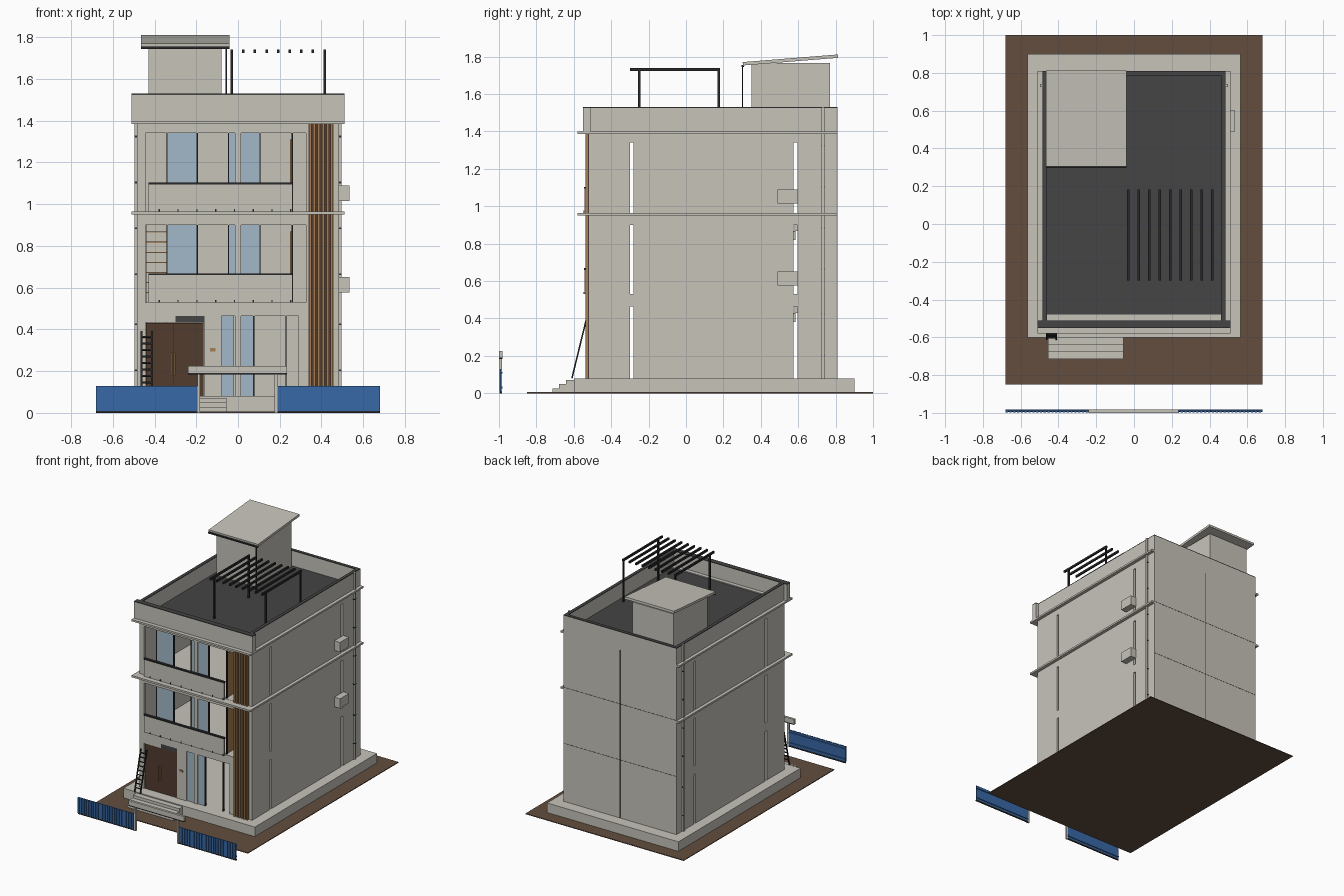
import bpy
import bmesh
import math

default_cube = bpy.data.objects.get("Cube")
if default_cube:
    bpy.data.objects.remove(default_cube, do_unlink=True)


def material(name, red, green, blue):
    mat = bpy.data.materials.new(name)
    mat.use_nodes = True
    colour = (red, green, blue, 1)
    mat.diffuse_color = colour
    mat.node_tree.nodes["Principled BSDF"].inputs["Base Color"].default_value = colour
    return mat


PLASTER = material("pale plaster", .57, .55, .49)
ROOFING = material("dark roofing", .058, .058, .058)
METAL = material("black metal", .022, .022, .024)
EARTH = material("brown earth", .125, .076, .05)
BLUE = material("blue sheet metal", .04, .14, .38)
GLASS = material("blue glass", .36, .48, .58)
DOOR = material("dark brown wood", .085, .045, .028)
WOOD = material("tan wood", .38, .21, .09)


def part(name, mat, *boxes):
    """One object made of boxes, each given as (x0, x1, y0, y1, z0, z1)."""
    bm = bmesh.new()
    for box in boxes:
        low, high = box[0::2], box[1::2]
        cube = bmesh.ops.create_cube(bm, size=1)
        for vert in cube["verts"]:
            for axis in range(3):
                vert.co[axis] = low[axis] if vert.co[axis] < 0 else high[axis]
    mesh = bpy.data.meshes.new(name)
    bm.to_mesh(mesh)
    bm.free()
    mesh.materials.append(mat)
    obj = bpy.data.objects.new(name, mesh)
    bpy.context.collection.objects.link(obj)
    return obj


# Main levels and faces of the building
SIDE, FRONT, BACK = .485, -.52, .81
INNER = FRONT + .02
BASE, WALL_TOP, PARAPET_TOP = .08, 1.385, 1.53
FLOORS = (BASE, .53, .965)
HEADS = (.465, .9, 1.34)
CEILINGS = FLOORS[1:] + (WALL_TOP,)

# Ground, plinth and entrance steps
part("ground", EARTH, (-.68, .68, -.85, 1, 0, .006))
part("plinth", PLASTER, (-.565, .565, -.6, .9, .006, BASE))
part("entrance_steps", PLASTER, *[
    (-.455, -.055, -.715 + .037 * i, -.6, .006, .026 + .023 * i) for i in range(3)])

# Side walls with a pair of narrow slits on every floor
for label, sign in (("left", 1), ("right", -1)):
    x0, x1 = sorted((sign * SIDE, sign * (SIDE - .02)))
    pieces = [(x0, x1, y0, y1, BASE, WALL_TOP)
              for y0, y1 in ((FRONT, -.3), (-.28, .575), (.597, BACK))]
    for y0, y1 in ((-.3, -.28), (.575, .597)):
        for head, ceiling in zip(HEADS, CEILINGS):
            pieces.append((x0, x1, y0, y1, head, ceiling))
    part(label + "_wall", PLASTER, *pieces)
    x0, x1 = sorted((sign * SIDE, sign * (SIDE + .012)))
    part(label + "_downpipe", PLASTER, (x0, x1, .725, .74, BASE, PARAPET_TOP))
    part(label + "_pipe_clamps", METAL, *[
        (x0, x1, .722, .743, z, z + .008) for z in (.2, .42, .66, .88, 1.1, 1.32)])
part("back_wall", PLASTER, (-SIDE, SIDE, BACK - .02, BACK, BASE, WALL_TOP))

# Floor slabs and projecting string courses
part("floor_slabs", PLASTER, *[
    (-SIDE + .02, SIDE - .02, INNER, BACK - .02, head + .02, ceiling)
    for head, ceiling in zip(HEADS, CEILINGS)])
for label, z in (("middle", .95), ("upper", WALL_TOP)):
    part(label + "_string_course", PLASTER,
         (-.51, .51, -.58, FRONT, z, z + .014),
         (-.51, -SIDE, FRONT, BACK, z, z + .014),
         (SIDE, .51, FRONT, BACK, z, z + .014))

# Thin panel joints on the back
part("back_joints", ROOFING, (-.002, .002, BACK, BACK + .001, BASE, WALL_TOP),
     *[(-SIDE, SIDE, BACK, BACK + .001, z, z + .003) for z in FLOORS[1:]])

# Front walls, windows, balconies and stairs, floor by floor
for floor, (z0, head, z1) in enumerate(zip(FLOORS, HEADS, CEILINGS)):
    label = ("ground", "first", "second")[floor]
    right_edge = .325 if floor else .29
    walls = [(-SIDE, SIDE, FRONT, INNER, head, z1),
             (-SIDE, -.443, FRONT, INNER, z0, head),
             (right_edge, SIDE, FRONT, INNER, z0, head),
             (-.015, .015, FRONT, INNER, z0, head)]
    if floor:
        panes = ((-.34, -.195), (-.045, -.015), (.015, .105))
        bars = (-.34, -.195, -.045, .105, .26)
    else:
        panes = ((-.08, -.02), (.015, .075))
        bars = (.075, .23)
        walls.append((-.16, -.08, FRONT, INNER, z0, head))
    part(label + "_front_wall", PLASTER, *walls)
    part(label + "_glazing", GLASS, *[
        (a, b, INNER - .012, INNER - .006, z0, head) for a, b in panes])
    part(label + "_window_frame", METAL, *[
        (x - .003, x + .003, INNER - .015, INNER, z0, head) for x in bars])

    if floor:
        rail = z0 + .13
        part(label + "_balcony_front", PLASTER, (-.43, .26, -.543, -.528, z0, rail))
        part(label + "_balcony_rail", METAL,
             (-.43, .262, -.546, -.525, rail, rail + .009))
        part(label + "_balcony_clamps", METAL, *[
            (-.38 + .09 * i, -.374 + .09 * i, -.547, -.543, z0, z0 + .012)
            for i in range(8)])
        part(label + "_wood_screen", WOOD, (.25, .256, INNER, -.4, z0, head - .03))

    if floor < 2:
        steps = 9
        rise = (z1 - z0) / steps
        part(label + "_stairs", PLASTER, *[
            (-.44, -.34, .3 + .04 * i, .345 + .04 * i,
             z0 + rise * i, z0 + rise * (i + 1) - .005) for i in range(steps)])
        part(label + "_stair_treads", WOOD, *[
            (-.44, -.34, .3 + .04 * i, .345 + .04 * i,
             z0 + rise * (i + 1) - .005, z0 + rise * (i + 1)) for i in range(steps)])

# Double entrance door with its fittings
part("entrance_door", DOOR, (-.44, -.312, INNER - .015, INNER, BASE, .43),
     (-.308, -.165, INNER - .015, INNER, BASE, .43))
part("door_gap", METAL, (-.312, -.308, INNER - .01, INNER, BASE, .43))
part("door_handles", WOOD, *[
    (x, x + .006, FRONT - .005, INNER - .015, .18, .29) for x in (-.32, -.306)])
part("door_canopy_box", ROOFING, (-.3, -.16, FRONT, INNER, .432, .465))
part("door_transom", PLASTER, (-.443, -.3, FRONT, INNER, .432, .465))
part("door_bell", WOOD, (-.135, -.108, FRONT - .006, FRONT, .295, .31))

# Vertical wooden slats over a dark backing
part("slat_backing", DOOR, (.338, .457, FRONT - .004, FRONT, BASE, WALL_TOP))
part("wooden_slats", WOOD, *[
    (.339 + .021 * i, .351 + .021 * i, FRONT - .018, FRONT - .004, BASE, WALL_TOP)
    for i in range(6)])

# Roof deck, parapet and dark coping
part("roof_deck", ROOFING, (-.46, .46, -.48, BACK - .02, WALL_TOP, 1.408))
part("roof_ledge", PLASTER, (-.46, .46, -.51, -.48, WALL_TOP, 1.415))
parapet = ((-.51, .51, -.55, -.51), (-SIDE, -.46, -.51, BACK),
           (.46, SIDE, -.51, BACK), (-.46, .46, BACK - .025, BACK))
part("parapet", PLASTER, *[p + (WALL_TOP, PARAPET_TOP - .006) for p in parapet])
part("parapet_coping", ROOFING, *[p + (PARAPET_TOP - .006, PARAPET_TOP) for p in parapet])

# Stair house with a sloping roof, gutter and drain
part("stair_house", PLASTER, (-.43, -.08, .35, .77, 1.4, 1.765))
sloping_roof = part("stair_house_roof", PLASTER, (-.465, -.04, -.255, .255, -.009, .009))
sloping_roof.location = (0, .558, 1.782)
sloping_roof.rotation_euler.x = math.atan(.08)
part("stair_house_gutter", METAL, (-.465, -.04, .297, .309, 1.744, 1.756))
part("stair_house_drain", METAL, (-.059, -.052, .299, .306, 1.408, 1.75))

# Pergola
part("pergola_posts", METAL, *[
    (x - .006, x + .006, y - .006, y + .006, 1.408, 1.73)
    for x in (-.03, .415) for y in (-.25, .175)])
part("pergola_slats", METAL, *[
    (-.036 + .0556 * i, -.024 + .0556 * i, -.3, .183, 1.724, 1.74) for i in range(9)])

# Air conditioners
part("air_conditioners", PLASTER, *[
    (SIDE, .534, .49, .6, z, z + .075) for z in (.577, 1.015)])

# Leaning ladder
ladder = part("ladder", METAL,
              *[(x - .004, x + .004, -.004, .004, 0, .32) for x in (-.025, .025)],
              *[(-.025, .025, -.003, .003, z * .032, z * .032 + .007) for z in range(1, 10)])
ladder.location = (-.437, -.61, BASE)
ladder.rotation_euler.x = -.24

# Ribbed fence panels and gate
for label, x0, x1 in (("right", -.68, -.195), ("left", .185, .68)):
    part(label + "_fence_sheet", BLUE, (x0, x1, -.992, -.988, .01, .13))
    count = 24
    pitch = (x1 - x0) / count
    part(label + "_fence_ribs", BLUE, *[
        (x0 + pitch * i, x0 + pitch * (i + .6), -.997, -.992, .01, .13)
        for i in range(count)])
    part(label + "_fence_rails", BLUE, *[
        (x0, x1, -.988, -.981, z, z + .01) for z in (.025, .105)])
    part(label + "_fence_base", METAL, (x0, x1, -.994, -.986, 0, .01))
part("gate_posts", PLASTER, *[
    (x - .007, x + .007, -.998, -.984, 0, .185) for x in (-.188, .182)])
part("gate_canopy", PLASTER, (-.24, .235, -1, -.982, .19, .225))
part("gate_canopy_trim", METAL, (-.24, .235, -1, -.982, .183, .19))
